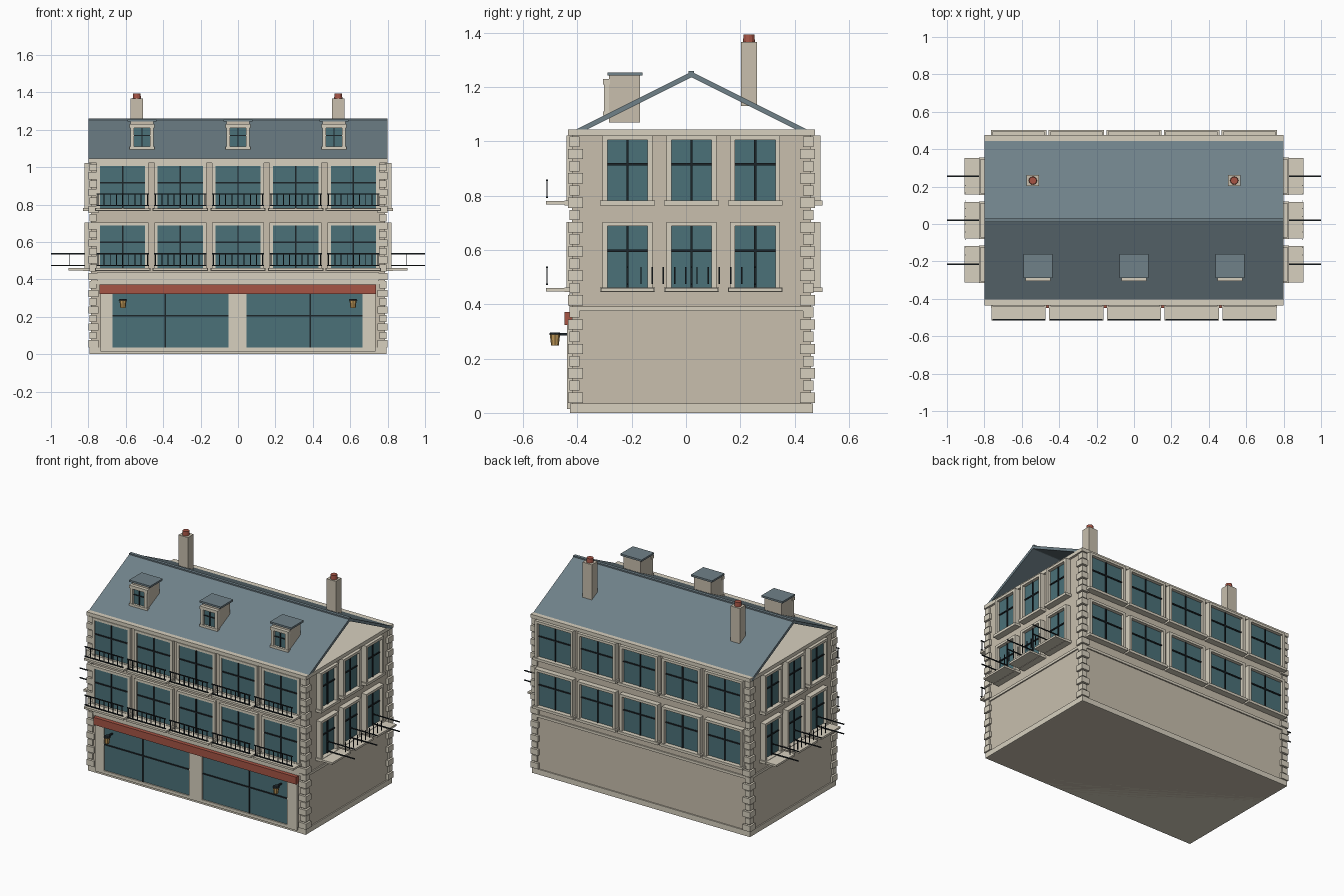
import bpy, bmesh, math
from mathutils import Matrix, Vector

if "Cube" in bpy.data.objects:
    bpy.data.objects.remove(bpy.data.objects["Cube"])


def material(name, rgb):
    m = bpy.data.materials.new(name)
    m.diffuse_color = (*rgb, 1)
    m.use_nodes = True
    m.node_tree.nodes["Principled BSDF"].inputs["Base Color"].default_value = m.diffuse_color
    return m


WALL = material("stone_wall", (.58, .52, .42))
TRIM = material("stone_trim", (.68, .63, .52))
GLASS = material("teal_glass", (.07, .165, .19))
SLATE = material("slate", (.16, .22, .25))
RED = material("red", (.38, .09, .06))
GOLD = material("gold", (.55, .33, .10))
IRON = material("iron", (.012, .018, .022))

CY = 0.02                      # middle of the house in y
WX, WY = 0.785, 0.44           # half width and half depth of the walls
parts = {}


def part(name, mat):
    if name not in parts:
        parts[name] = (bmesh.new(), mat)
    return parts[name][0]


def box(name, mat, x, y, z, M=Matrix()):
    """Box from (min, max) ranges, placed by matrix M."""
    size = [r[1] - r[0] for r in (x, y, z)]
    mid = [(r[0] + r[1]) / 2 for r in (x, y, z)]
    bmesh.ops.create_cube(part(name, mat), size=1,
                          matrix=M @ Matrix.Translation(mid) @ Matrix.Diagonal((*size, 1)))


def cone(name, mat, x, y, z, r1, r2, n):
    bmesh.ops.create_cone(part(name, mat), cap_ends=True, segments=n, radius1=r1, radius2=r2,
                          depth=z[1] - z[0], matrix=Matrix.Translation((x, y, (z[0] + z[1]) / 2)))


def facade(deg, dist):
    """Local frame of a wall: x along it, -y outward from its face."""
    return (Matrix.Translation((0, CY, 0)) @ Matrix.Rotation(math.radians(deg), 4, 'Z')
            @ Matrix.Translation((0, -dist, 0)))


FRONT, BACK = facade(0, WY), facade(180, WY)
RIGHT, LEFT = facade(90, WX), facade(-90, WX)


def window(side, M, u, w, z0, z1, out=0.035):
    """Glazed window with surround, sill, lintel and glazing bars."""
    h, t = w / 2, 0.018
    box(side + "_window_glass", GLASS, (u - h, u + h), (-.014, 0.002), (z0, z1), M)
    for s in (-1, 1):
        a, b = sorted((u + s * h, u + s * (h + t)))
        box(side + "_window_surrounds", TRIM, (a, b), (-out, .002), (z0, z1), M)
    box(side + "_window_surrounds", TRIM, (u - h - t, u + h + t), (-out, .002), (z1, z1 + .016), M)
    box(side + "_window_sills", TRIM, (u - h - .027, u + h + .027), (-out - .008, .002), (z0 - .017, z0), M)
    zb = z0 + (z1 - z0) * .6
    box(side + "_glazing_bars", IRON, (u - .004, u + .004), (-.02, -.012), (z0, z1), M)
    box(side + "_glazing_bars", IRON, (u - h, u + h), (-.02, -.012), (zb - .004, zb + .004), M)


# Main walls, plinth, string courses and cornice
box("walls", WALL, (-WX, WX), (CY - WY, CY + WY), (0, 1.03))


def band(name, e, z):
    box(name, TRIM, (-WX - e, WX + e), (CY - WY - e, CY + WY + e), z)


band("plinth", .008, (.0, .035))
band("string_course", .008, (.375, .392))
band("cornice", .015, (1.022, 1.045))
box("front_band", TRIM, (-.75, .75), (-.012, 0), (.392, .44), FRONT)

# Corner quoins, alternating long and short
for sx in (-1, 1):
    for sy in (-1, 1):
        for i in range(22):
            w, e = ((.055, .015), (.038, .010))[i % 2]
            z = .037 + i * .0449
            xs = sorted((sx * (WX + e), sx * (WX + e - w)))
            ys = sorted((CY + sy * (WY + e), CY + sy * (WY + e - w)))
            box("quoins", TRIM, xs, ys, (z, z + .038))

# Upper windows on all four sides
FLOORS = ((.462, .688), (.782, 1.006))
COLS = [-.617, -.3085, 0, .3085, .617]
SIDE_COLS = [-.235, 0, .235]
for z0, z1 in FLOORS:
    for u in COLS:
        window("front", FRONT, u, .242, z0, z1, .02)
        window("back", BACK, u, .242, z0, z1)
    for u in SIDE_COLS:
        window("right", RIGHT, u, .148, z0, z1)
        window("left", LEFT, u, .148, z0, z1)

# Front balconies with iron railings
for z0, _ in FLOORS:
    for u in COLS:
        box("front_balcony_slabs", TRIM, (u - .145, u + .145), (-.095, 0), (z0 - .015, z0 - .002), FRONT)
        for z in (z0 + .012, z0 + .075):
            box("front_railings", IRON, (u - .14, u + .14), (-.095, -.089), (z - .003, z + .003), FRONT)
        for i in range(9):
            b = u + (i - 4) * .033
            box("front_railings", IRON, (b - .0025, b + .0025), (-.094, -.09), (z0 + .012, z0 + .075), FRONT)

# Side balconies: rails stick straight out, uprights run along the wall
for side, M in (("right", RIGHT), ("left", LEFT)):
    for u in SIDE_COLS:
        box(side + "_balcony_slabs", TRIM, (u - .098, u + .098), (-.12, 0), (.447, .46), M)
        for z in (.474, .537):
            box(side + "_railings", IRON, (u - .003, u + .003), (-.215, -.015), (z - .003, z + .003), M)
    for i in range(10):
        b = -.186 + i * .0413
        box(side + "_railings", IRON, (b - .0025, b + .0025), (-.117, -.113), (.474, .537), M)

# Shopfront
for x0, x1 in ((-.67, -.05), (.045, .665)):
    mid = x0 + .28 if x0 < 0 else x1 - .28
    box("shop_glass", GLASS, (x0, x1), (-.01, 0), (.035, .325), FRONT)
    box("shop_glazing_bars", IRON, (mid - .004, mid + .004), (-.015, -.008), (.035, .325), FRONT)
    box("shop_glazing_bars", IRON, (x0, x1), (-.015, -.008), (.201, .209), FRONT)
for x0, x1 in ((-.735, -.67), (-.05, .045), (.665, .735)):
    box("shop_pilasters", TRIM, (x0, x1), (-.018, 0), (.02, .325), FRONT)
box("shop_pilasters", TRIM, (-.735, .735), (-.018, 0), (.015, .035), FRONT)
box("shop_fascia", RED, (-.74, .737), (-.028, 0), (.323, .372), FRONT)

# Lanterns on brackets
for x in (-.615, .615):
    box("lantern_brackets", IRON, (x - .005, x + .005), (-.065, 0), (.286, .294), FRONT)
    cone("lantern_bodies", GOLD, x, -.483, (.248, .288), .014, .019, 8)
    cone("lantern_caps", IRON, x, -.483, (.288, .296), .023, .018, 8)

# Open-gabled roof: two thin slabs and a ridge
pitch = math.atan2(.22, .44)
length = math.hypot(.22, .44)
for s, name in ((-1, "front_roof_slope"), (1, "back_roof_slope")):
    M = Matrix.Translation((0, CY, 1.25)) @ Matrix.Rotation(-s * pitch, 4, 'X')
    box(name, SLATE, (-.8, .8), sorted((0, s * length)), (-.012, .006), M)
box("ridge", SLATE, (-.8, .8), (CY - .01, CY + .01), (1.235, 1.26))

# Dormers
for x in (-.513, 0, .513):
    box("dormer_bodies", WALL, (x - .062, x + .062), (-.283, -.17), (1.07, 1.245))
    box("dormer_roofs", SLATE, (x - .077, x + .077), (-.29, -.16), (1.243, 1.255))
    box("dormer_glass", GLASS, (x - .042, x + .042), (-.29, -.28), (1.11, 1.21))
    for a, b in ((-.062, -.042), (.042, .062)):
        box("dormer_frames", TRIM, (x + a, x + b), (-.303, -.28), (1.095, 1.225))
    for a, b in ((1.095, 1.11), (1.21, 1.23)):
        box("dormer_frames", TRIM, (x - .066, x + .066), (-.305, -.28), (a, b))
    box("dormer_bars", IRON, (x - .003, x + .003), (-.295, -.288), (1.11, 1.21))
    box("dormer_bars", IRON, (x - .042, x + .042), (-.295, -.288), (1.167, 1.173))

# Chimneys with clay pots
for x in (-.541, .536):
    box("chimneys", WALL, (x - .034, x + .034), (.203, .262), (1.13, 1.367))
    cone("chimney_pots", RED, x, .232, (1.367, 1.395), .022, .02, 12)

# Turn every collected part into an object
for name, (bm, mat) in parts.items():
    bmesh.ops.recalc_face_normals(bm, faces=bm.faces)
    me = bpy.data.meshes.new(name)
    bm.to_mesh(me)
    bm.free()
    me.materials.append(mat)
    bpy.context.collection.objects.link(bpy.data.objects.new(name, me))
